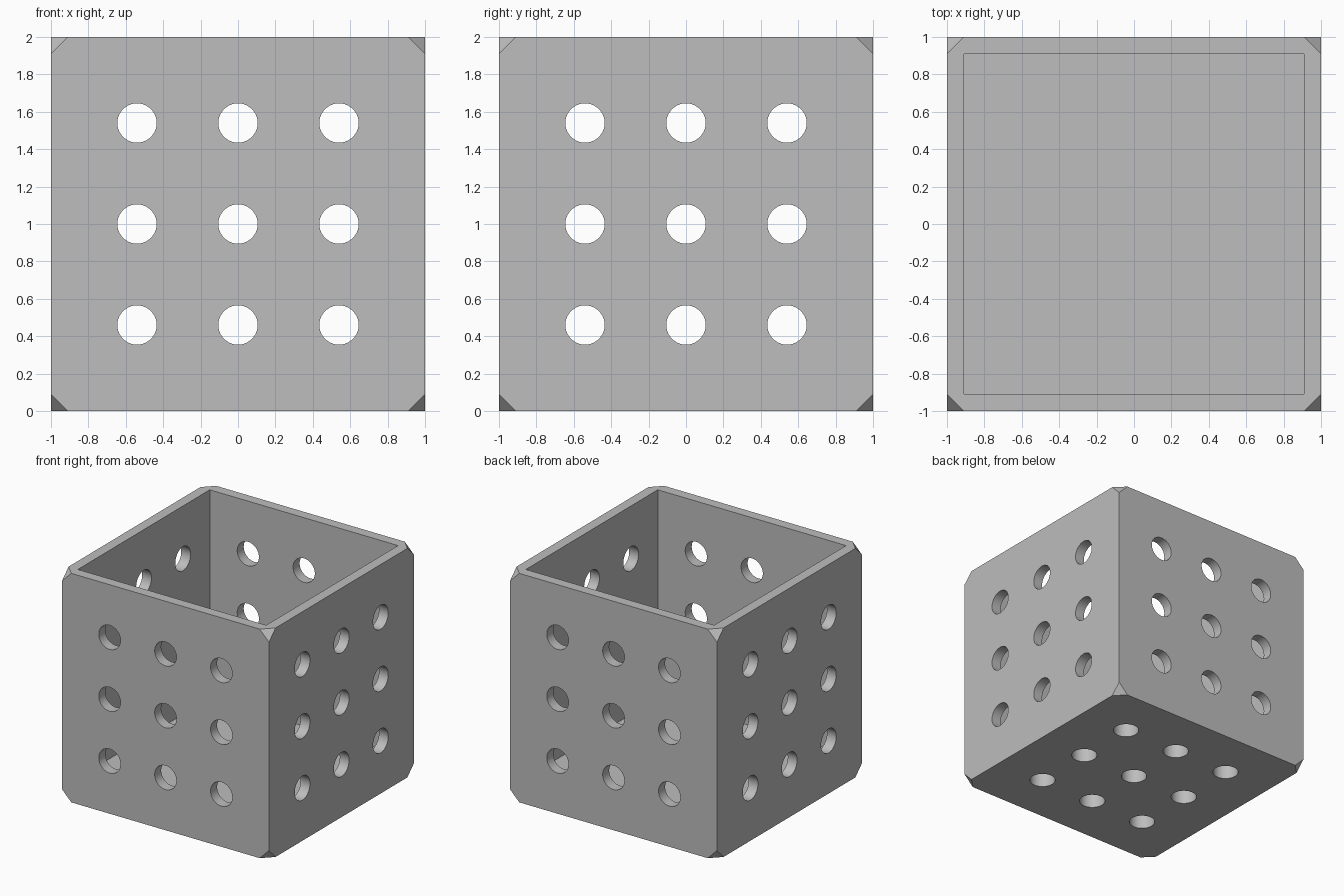
import bpy
import bmesh
import math
from mathutils import Matrix, Vector

WALL = 0.09
RADIUS = 0.105
PITCH = 0.54

default = bpy.data.objects.get("Cube")
if default:
    bpy.data.objects.remove(default, do_unlink=True)

grey = bpy.data.materials.new("light grey")
grey.use_nodes = True
colour = (0.51, 0.51, 0.51, 1)
grey.diffuse_color = colour
grey.node_tree.nodes["Principled BSDF"].inputs["Base Color"].default_value = colour


def make_object(name, bm):
    mesh = bpy.data.meshes.new(name)
    bm.to_mesh(mesh)
    bm.free()
    mesh.materials.append(grey)
    obj = bpy.data.objects.new(name, mesh)
    bpy.context.collection.objects.link(obj)
    return obj


def subtract(target, cutter):
    cutter.hide_render = True
    mod = target.modifiers.new(cutter.name, "BOOLEAN")
    mod.operation = "DIFFERENCE"
    mod.solver = "EXACT"
    mod.object = cutter


# Cube body with clipped corners
bm = bmesh.new()
bmesh.ops.create_cube(bm, size=2, matrix=Matrix.Translation((0, 0, 1)))
bmesh.ops.bevel(bm, geom=bm.verts[:], offset=WALL, offset_type="OFFSET",
                segments=1, affect="VERTICES")
box = make_object("perforated_box", bm)

# Open-topped cavity
inner = 2 - 2 * WALL
bm = bmesh.new()
bmesh.ops.create_cube(bm, size=inner, matrix=Matrix.Translation((0, 0, 1 + WALL)))
for v in bm.verts:
    if v.co.z > 1:
        v.co.z = 2.2
cavity = make_object("cavity_cutter", bm)

# Three by three drills through the floor and each of the four walls
bm = bmesh.new()
for direction in ((1, 0, 0), (-1, 0, 0), (0, 1, 0), (0, -1, 0), (0, 0, -1)):
    turn = Vector(direction).to_track_quat("Z", "Y").to_matrix().to_4x4()
    for i in (-1, 0, 1):
        for j in (-1, 0, 1):
            place = Matrix.Translation((i * PITCH, j * PITCH, 1 - WALL / 2))
            bmesh.ops.create_cone(bm, cap_ends=True, segments=64,
                                  radius1=RADIUS, radius2=RADIUS, depth=0.2,
                                  matrix=Matrix.Translation((0, 0, 1)) @ turn @ place)
drills = make_object("hole_cutter", bm)

subtract(box, cavity)
subtract(box, drills)

# Bake the cuts and remove the helpers
graph = bpy.context.evaluated_depsgraph_get()
baked = bpy.data.meshes.new_from_object(box.evaluated_get(graph))
box.modifiers.clear()
box.data = baked
for cutter in (cavity, drills):
    bpy.data.objects.remove(cutter, do_unlink=True)

# Smooth hole walls, crisp box edges
bpy.ops.object.select_all(action="DESELECT")
box.select_set(True)
bpy.context.view_layer.objects.active = box
bpy.ops.object.shade_smooth_by_angle(angle=math.radians(30))
